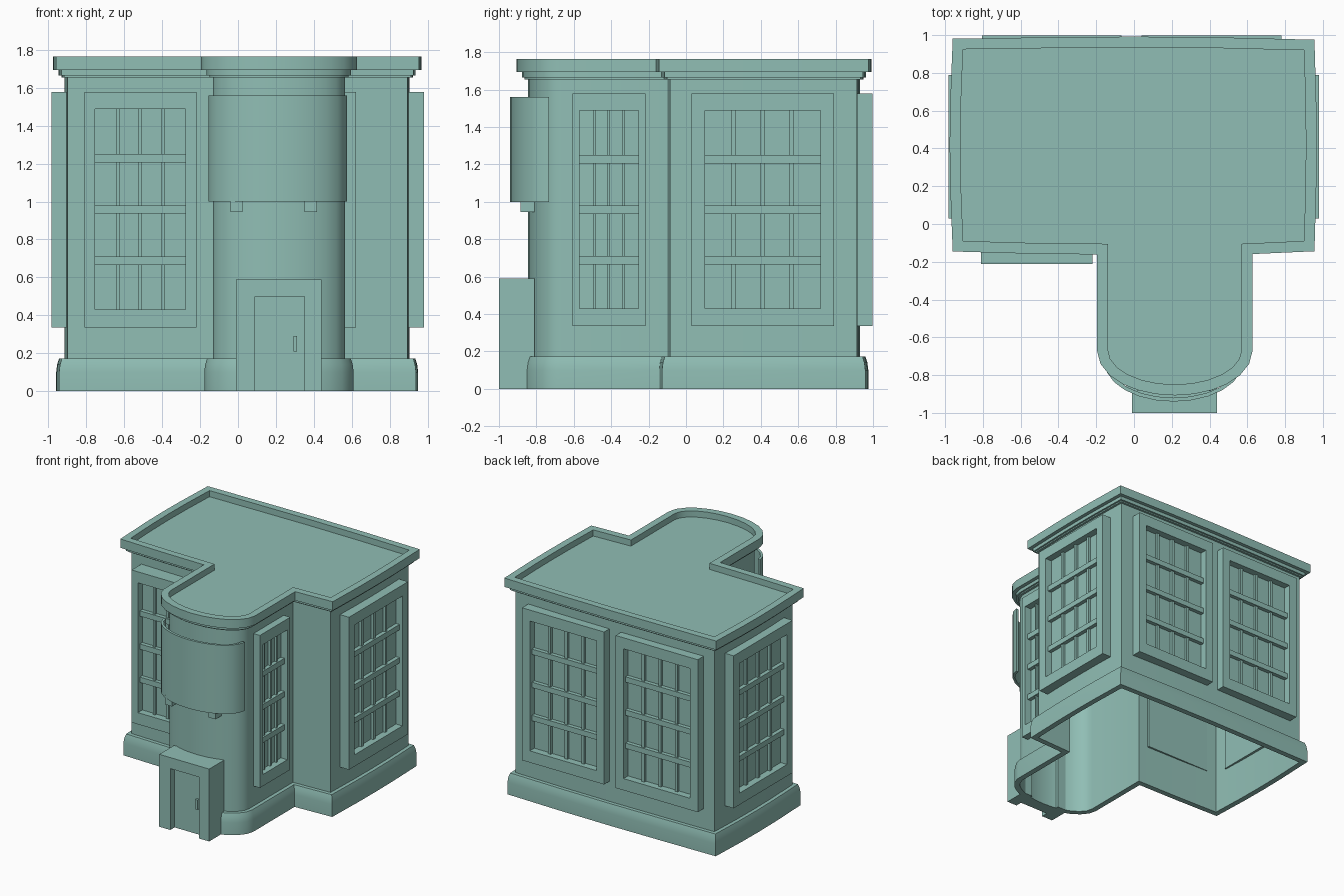
import bpy, math
from mathutils import Matrix, Vector

if "Cube" in bpy.data.objects:
    bpy.data.objects.remove(bpy.data.objects["Cube"])

paint = bpy.data.materials.new("teal_paint")
paint.diffuse_color = (0.28, 0.515, 0.46, 1)
paint.use_nodes = True
paint.node_tree.nodes["Principled BSDF"].inputs["Base Color"].default_value = paint.diffuse_color


def make(name, verts, faces, smooth=False):
    me = bpy.data.meshes.new(name)
    me.from_pydata([tuple(v) for v in verts], [], faces)
    me.materials.append(paint)
    me.update()
    ob = bpy.data.objects.new(name, me)
    bpy.context.scene.collection.objects.link(ob)
    if smooth:
        bpy.ops.object.select_all(action='DESELECT')
        ob.select_set(True)
        bpy.context.view_layer.objects.active = ob
        bpy.ops.object.shade_smooth_by_angle(angle=math.radians(35))
    return ob


def boxes(name, spans, matrix=Matrix()):
    """One object made of boxes given as (x0, x1, y0, y1, z0, z1)."""
    verts, faces = [], []
    for x0, x1, y0, y1, z0, z1 in spans:
        b = len(verts)
        verts += [matrix @ Vector((x, y, z)) for z in (z0, z1)
                  for x, y in ((x0, y0), (x1, y0), (x1, y1), (x0, y1))]
        faces += [[b + i for i in f] for f in
                  ((3, 2, 1, 0), (4, 5, 6, 7), (0, 1, 5, 4),
                   (1, 2, 6, 5), (2, 3, 7, 6), (3, 0, 4, 7))]
    return make(name, verts, faces)


def offset(plan, d):
    """Mitred outward offset of a counter-clockwise plan."""
    out = []
    for i, p in enumerate(plan):
        a = (p - plan[i - 1]).normalized()
        b = (plan[(i + 1) % len(plan)] - p).normalized()
        na, nb = Vector((a.y, -a.x)), Vector((b.y, -b.x))
        out.append(p + (na + nb) * d / (1 + na.dot(nb)))
    return out


def sweep(name, plan, profile, cap=False):
    """Run an (offset, height) profile around the plan."""
    n, verts, faces = len(plan), [], []
    for k, (d, z) in enumerate(profile):
        verts += [(p.x, p.y, z) for p in offset(plan, d)]
        if k:
            a, b = (k - 1) * n, k * n
            faces += [(a + i, a + (i + 1) % n, b + (i + 1) % n, b + i) for i in range(n)]
    if cap:
        faces.append(list(range(len(verts) - n, len(verts))))
    return make(name, verts, faces, True)


# Floor plan: gently bowed main block with a round-ended front wing
CX = 0.216
arc = [(CX - 0.349 * math.cos(math.pi * i / 12), -0.665 - 0.18 * math.sin(math.pi * i / 12))
       for i in range(13)]
plan = [Vector(p) for p in
        [(-0.90, -0.085), (-0.55, -0.095), (-0.133, -0.10)] + arc +
        [(0.565, -0.10), (0.895, -0.085), (0.903, 0.2), (0.905, 0.42), (0.903, 0.64), (0.895, 0.915),
         (0.45, 0.926), (0, 0.93), (-0.45, 0.926), (-0.90, 0.92), (-0.911, 0.64), (-0.914, 0.42),
         (-0.911, 0.2)]]

# Shell: open underneath, closed by the sunken roof
sweep("plinth", plan, [(0, 0.17), (0, 0), (0.045, 0), (0.045, 0.1), (0.04, 0.14), (0.03, 0.172), (0, 0.172)])
sweep("walls", plan, [(0, 0.17), (0, 1.655)])
sweep("cornice_and_roof", plan,
      [(0, 1.655), (0.018, 1.655), (0.018, 1.665), (0.032, 1.665), (0.032, 1.693),
       (0.062, 1.693), (0.062, 1.765), (0.005, 1.765), (0.005, 1.715)], cap=True)


def window(name, x, y, turn, w, depth=0.09):
    """Framed 4 x 4 window; (x, y) is the centre of its outer face, facing -y when turn = 0."""
    h, m, zb, zt = w / 2, w * 0.095, 0.335, 1.578
    o0, o1, bar = zb + 0.095, zt - 0.09, 0.033 * w
    i = h - m
    parts = [(-h, -i, 0, depth, zb, zt), (i, h, 0, depth, zb, zt),
             (-i, i, 0, depth, zb, o0), (-i, i, 0, depth, o1, zt),
             (-i, i, 0.058, depth, o0, o1)]
    for k in (-1, 0, 1):
        c = k * i / 2
        parts.append((c - bar / 2, c + bar / 2, 0.038, 0.058, o0, o1))
        zc = 0.958 + k * 0.27
        parts.append((-i, i, 0.026, 0.058, zc - 0.022, zc + 0.022))
    boxes(name, parts, Matrix.Translation((x, y, 0)) @ Matrix.Rotation(math.radians(turn), 4, 'Z'))


window("front_window", -0.515, -0.213, 0, 0.59, 0.13)
window("right_window", 0.98, 0.41, 90, 0.76)
window("left_window", -0.983, 0.41, -90, 0.76)
window("wing_window", 0.623, -0.412, 90, 0.39)
for side, x in (("left", -0.435), ("right", 0.41)):
    window("back_window_" + side, x, 0.998, 180, 0.74)

# Curved board standing off the round wing front
board, bf, N = [], [], 12
for i in range(N + 1):
    t = math.pi * i / N
    c, s = math.cos(t), math.sin(t)
    for r, q in ((0.365, 0.207), (0.345, 0.187)):
        for z in (1.0, 1.56):
            board.append((CX - 0.006 - r * c, -0.733 - q * s, z))
for i in range(N):
    a, b = 4 * i, 4 * i + 4
    bf += [(a, b, b + 1, a + 1), (a + 3, b + 3, b + 2, a + 2),
           (a + 1, b + 1, b + 3, a + 3), (a + 2, b + 2, b, a)]
bf += [(0, 1, 3, 2), (4 * N + 2, 4 * N + 3, 4 * N + 1, 4 * N)]
make("curved_board", board, bf, True)
boxes("board_brackets", [(x, x + 0.065, -0.885, -0.78, 0.945, 1.02) for x in (-0.04, 0.352)])

# Porch with recessed door and handle
boxes("porch", [(-0.01, 0.09, -1.0, -0.81, 0, 0.59), (0.35, 0.44, -1.0, -0.81, 0, 0.59),
                (0.09, 0.35, -1.0, -0.81, 0.5, 0.59)])
boxes("door", [(0.09, 0.35, -0.945, -0.86, 0, 0.5)])
boxes("door_handle", [(0.292, 0.31, -0.965, -0.945, 0.21, 0.29)])
